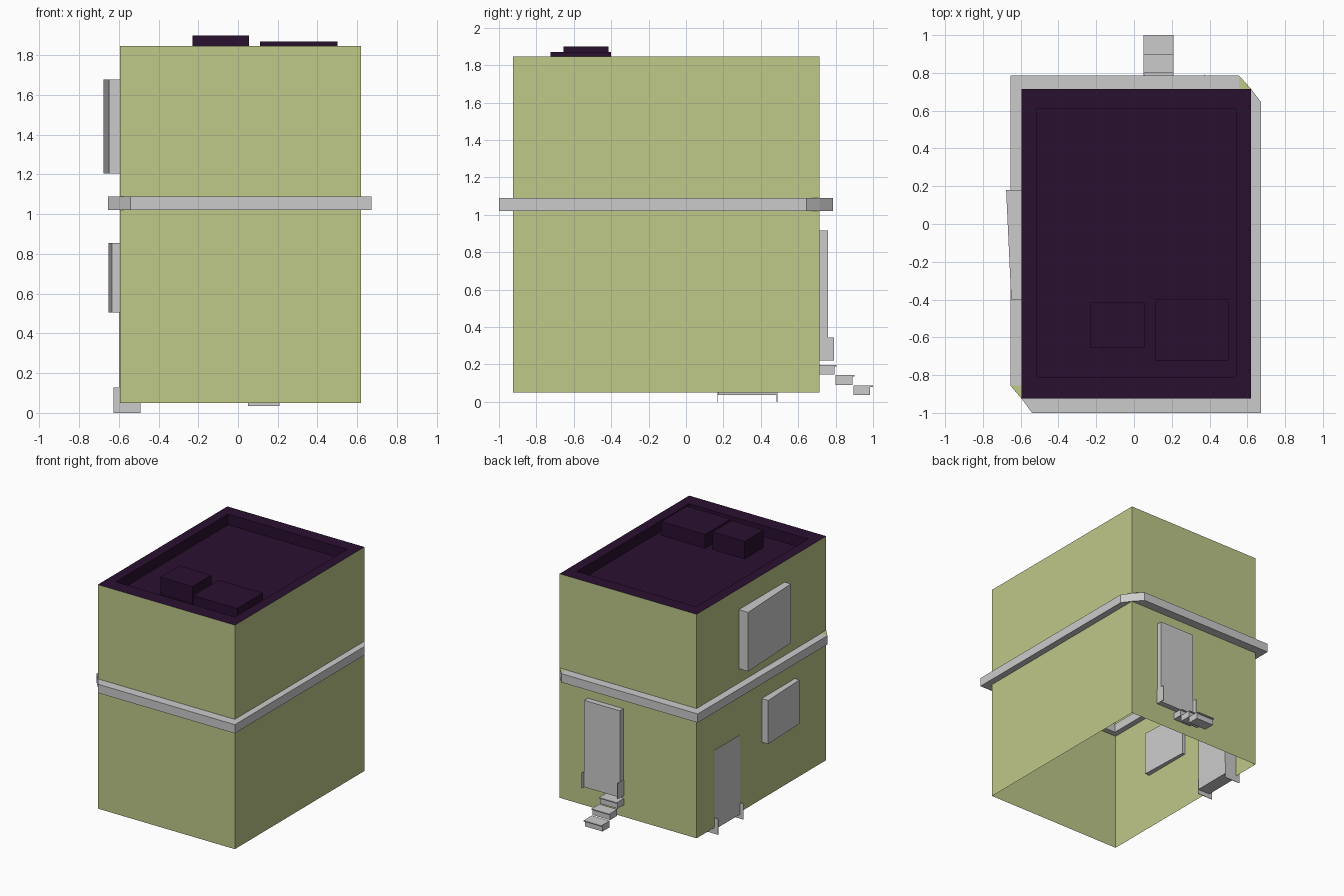
import bpy, bmesh

if "Cube" in bpy.data.objects:
    bpy.data.objects.remove(bpy.data.objects["Cube"])


def material(name, rgb):
    m = bpy.data.materials.new(name)
    m.diffuse_color = (*rgb, 1)
    m.use_nodes = True
    m.node_tree.nodes["Principled BSDF"].inputs["Base Color"].default_value = m.diffuse_color
    return m


GREEN = material("wall_green", (0.52, 0.58, 0.25))
DARK = material("roof_dark", (0.023, 0.005, 0.03))

X0, X1, Y0, Y1 = -0.595, 0.62, -0.925, 0.715   # wall footprint
Z0, Z1 = 0.05, 1.845


def finish(name, bm, mats=(), fix=True):
    if fix:
        bmesh.ops.recalc_face_normals(bm, faces=bm.faces)
    me = bpy.data.meshes.new(name)
    bm.to_mesh(me)
    bm.free()
    for m in mats:
        me.materials.append(m)
    ob = bpy.data.objects.new(name, me)
    bpy.context.collection.objects.link(ob)
    return ob


def prism(name, outline, z0, z1, mats=()):
    """Extrude an XY outline from z0 to z1."""
    bm = bmesh.new()
    face = bm.faces.new([bm.verts.new((x, y, z0)) for x, y in outline])
    ext = bmesh.ops.extrude_face_region(bm, geom=[face], use_keep_orig=True)
    for v in ext["geom"]:
        if isinstance(v, bmesh.types.BMVert):
            v.co.z = z1
    return finish(name, bm, mats)


def rect(x0, x1, y0, y1):
    return [(x0, y0), (x1, y0), (x1, y1), (x0, y1)]


def box(name, x0, x1, y0, y1, z0, z1, mats=()):
    return prism(name, rect(x0, x1, y0, y1), z0, z1, mats)


# Walls with rim and sunken roof, open underneath
bm = bmesh.new()
inner = rect(-0.515, 0.54, -0.81, 0.61)
rings = [[bm.verts.new((x, y, z)) for x, y in pts] for pts, z in (
    (rect(X0, X1, Y0, Y1), Z0), (rect(X0, X1, Y0, Y1), Z1),
    (inner, Z1), (inner, 1.76))]
for level, (a, b) in enumerate(zip(rings, rings[1:])):
    for i in range(4):
        j = (i + 1) % 4
        f = bm.faces.new((a[i], a[j], b[j], b[i]))
        f.material_index = 1 if level else 0
bm.faces.new(rings[-1]).material_index = 1
finish("building_shell", bm, (GREEN, DARK), fix=False)

# Rooftop units
box("roof_unit_tall", -0.23, 0.055, -0.655, -0.415, 1.755, 1.90, (DARK,))
box("roof_unit_low", 0.11, 0.50, -0.725, -0.40, 1.755, 1.87, (DARK,))

# Ledge between floors: two L-shaped halves meeting the walls at cut corners
d = 0.045
prism("ledge_front_right",
      [(X0, Y0), (-0.54, -1.0), (0.672, -1.0), (0.672, 0.645), (X1, Y1),
       (X1 - d, Y1), (X1 - d, Y0 + d), (X0, Y0 + d)], 1.02, 1.09)
prism("ledge_back_left",
      [(X1, Y1), (0.555, 0.787), (-0.655, 0.787), (-0.655, -0.855), (X0, Y0),
       (X0 + d, Y0), (X0 + d, Y1 - d), (X1, Y1 - d)], 1.02, 1.09)
# Small green caps on the cut corners
for name, pts in (("corner_cap_front", [(-0.655, -0.855), (X0, -0.855), (X0, Y0)]),
                  ("corner_cap_back", [(0.555, 0.787), (0.555, Y1), (X1, Y1)])):
    bm = bmesh.new()
    f = bm.faces.new([bm.verts.new((x, y, 1.0915)) for x, y in pts])
    f.normal_update()
    if f.normal.z < 0:
        f.normal_flip()
    finish(name, bm, (GREEN,), fix=False)

# Slightly skewed window blocks on the left wall
prism("upper_window", [(-0.65, -0.40), (-0.555, -0.40), (-0.575, 0.18), (-0.677, 0.18)], 1.205, 1.678)
prism("lower_window", [(-0.635, -0.53), (-0.555, -0.53), (-0.57, -0.11), (-0.652, -0.11)], 0.505, 0.855)

# Left door with thin side plates at its foot
box("side_door", -0.598, -0.49, 0.17, 0.485, 0.035, 0.67)
for y in (0.165, 0.485):
    box("side_door_plate", -0.627, -0.49, y, y + 0.004, 0, 0.128)

# Back door with side plates
box("back_door", 0.055, 0.37, 0.65, 0.76, 0.22, 0.915)
for x in (0.051, 0.37):
    box("back_door_plate", x, x + 0.004, 0.65, 0.792, 0.22, 0.345)

# Back steps: block plus thin overhanging tread
for i in range(3):
    y, z = 0.705 + 0.095 * i, 0.145 - 0.055 * i
    box("step_block", 0.05, 0.208, y, y + 0.09, z, z + 0.047)
    box("step_tread", 0.05, 0.208, y, y + (0.105 if i == 2 else 0.1), z + 0.044, z + 0.052)
